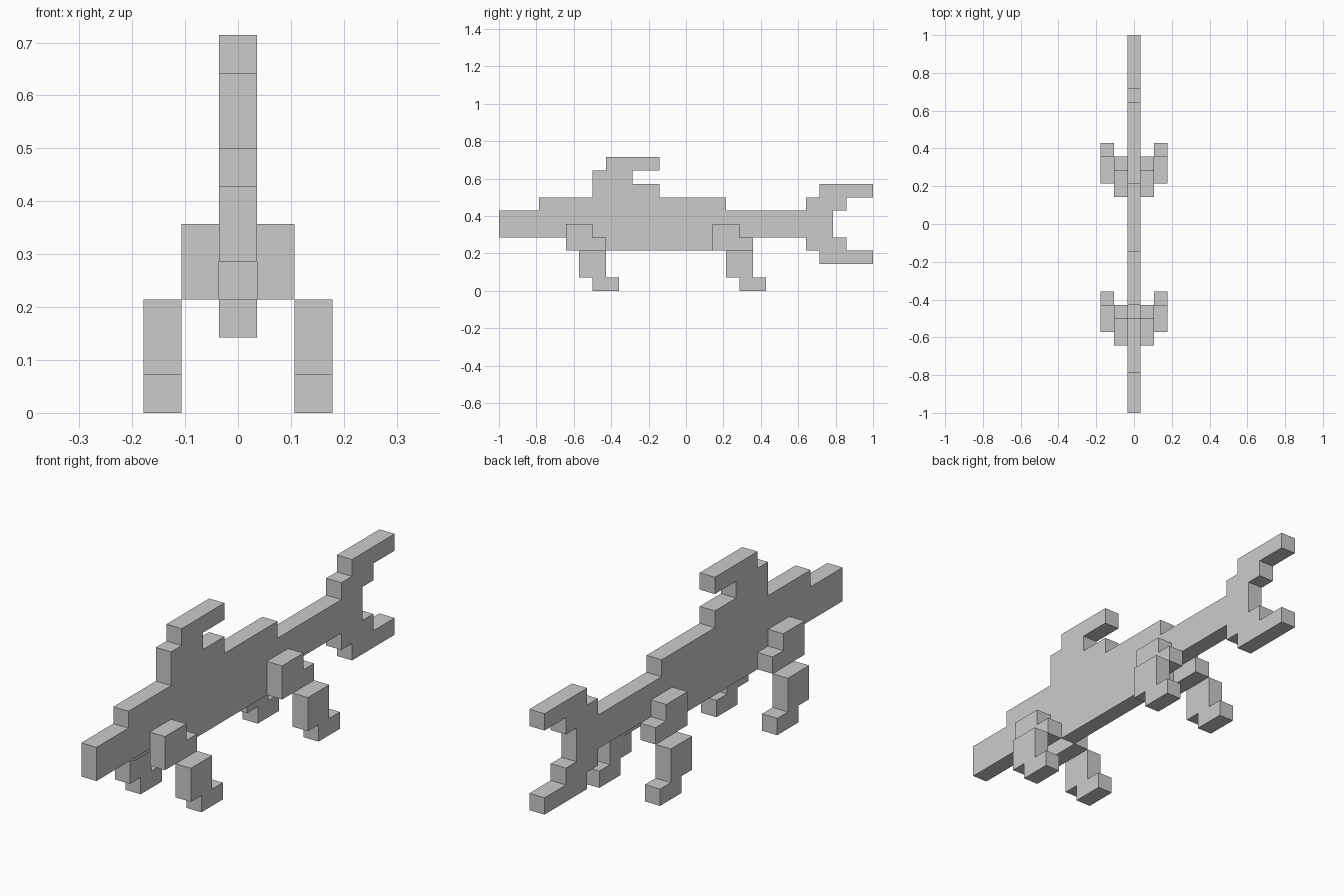
import bpy, bmesh

if "Cube" in bpy.data.objects:
    bpy.data.objects.remove(bpy.data.objects["Cube"])

U = 1 / 14  # one block of the grid


def extrude_profile(name, points, x0, x1):
    """Extrude a (y, z) outline, in block units, from x0 to x1."""
    bm = bmesh.new()
    face = bm.faces.new([bm.verts.new((x0 * U, y * U, z * U)) for y, z in points])
    result = bmesh.ops.extrude_face_region(bm, geom=[face])
    verts = [v for v in result["geom"] if isinstance(v, bmesh.types.BMVert)]
    bmesh.ops.translate(bm, verts=verts, vec=((x1 - x0) * U, 0, 0))
    bmesh.ops.recalc_face_normals(bm, faces=bm.faces)
    mesh = bpy.data.meshes.new(name)
    bm.to_mesh(mesh)
    bm.free()
    obj = bpy.data.objects.new(name, mesh)
    bpy.context.collection.objects.link(obj)
    return obj


# Flat body with head, hooked back fin and forked tail
body = [
    (-14, 4), (-14, 6), (-11, 6), (-11, 7), (-7, 7), (-7, 9), (-6, 9), (-6, 10),
    (-2, 10), (-2, 9), (-4, 9), (-4, 8), (-2, 8), (-2, 7), (3, 7), (3, 6),
    (9, 6), (9, 7), (10, 7), (10, 8), (14, 8), (14, 7), (12, 7), (12, 6),
    (11, 6), (11, 4), (12, 4), (12, 3), (14, 3), (14, 2), (10, 2), (10, 3),
    (9, 3), (9, 4), (3, 4), (3, 3), (-6, 3), (-6, 4),
]
extrude_profile("body", body, -0.5, 0.5)

# Four legs: stepped thigh beside the body, shin and foot further out
thigh = [(0, 3), (0, 5), (2, 5), (2, 4), (3, 4), (3, 3)]
shin = [(1, 1), (1, 3), (3, 3), (3, 1), (4, 1), (4, 0), (2, 0), (2, 1)]
for end, start in (("front", -9), ("rear", 2)):
    for side, s in (("right", 1), ("left", -1)):
        for part, outline, x in (("thigh", thigh, 0.5), ("shin", shin, 1.5)):
            points = [(y + start, z) for y, z in outline]
            extrude_profile(f"{end}_{side}_{part}", points, s * x, s * (x + 1))
